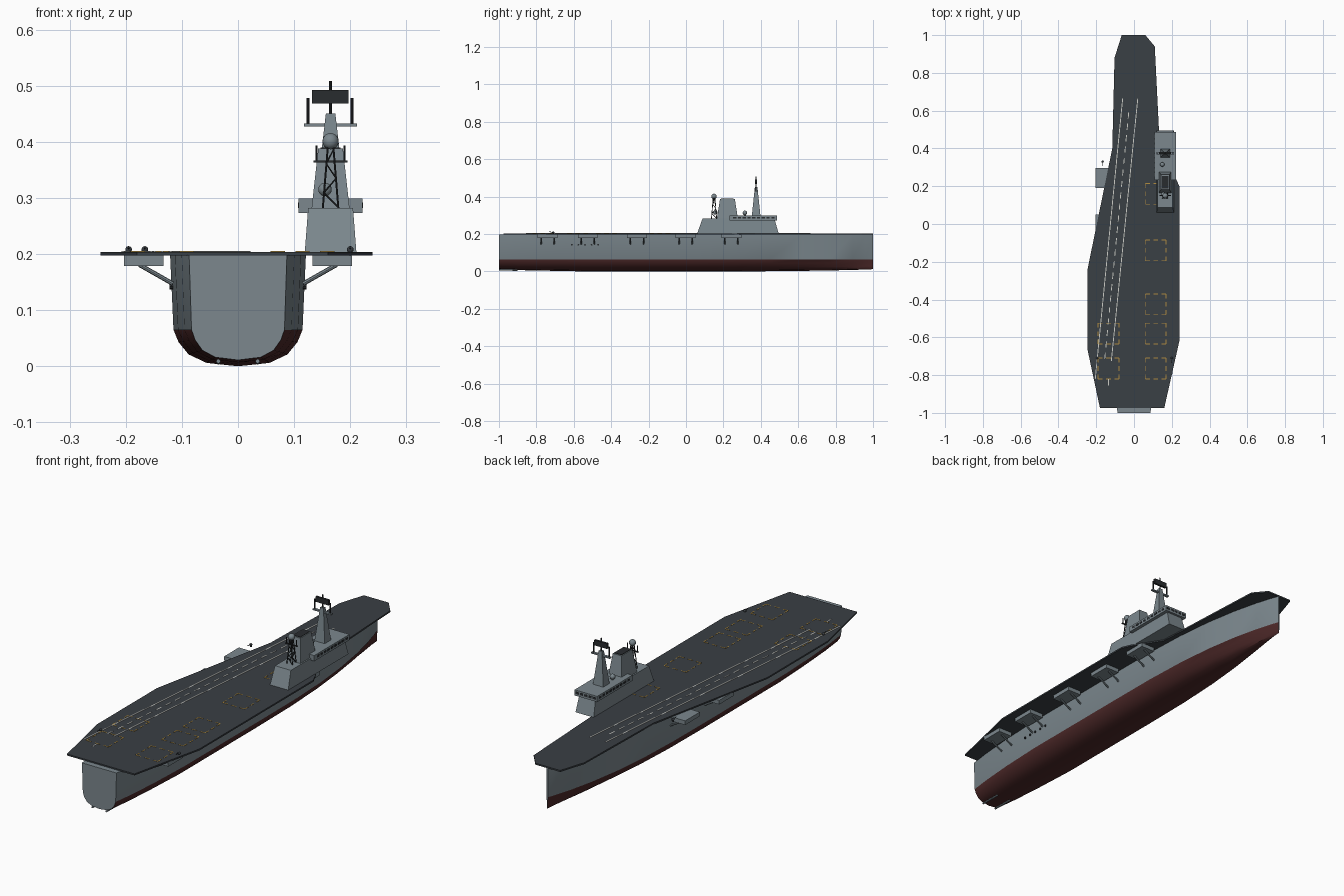
import bpy, bmesh, math
from mathutils import Vector, Matrix

if "Cube" in bpy.data.objects:
    bpy.data.objects.remove(bpy.data.objects["Cube"])

def material(name, rgb):
    m = bpy.data.materials.new(name)
    m.diffuse_color = (*rgb, 1)
    m.use_nodes = True
    m.node_tree.nodes["Principled BSDF"].inputs["Base Color"].default_value = m.diffuse_color
    return m

GREY = material("hull grey", (0.20, 0.245, 0.27))
RED = material("antifouling red", (0.075, 0.022, 0.022))
DECK = material("deck dark", (0.042, 0.050, 0.058))
BLACK = material("black fittings", (0.022, 0.025, 0.028))
WHITE = material("white paint", (0.62, 0.62, 0.58))
YELLOW = material("yellow paint", (0.45, 0.27, 0.05))

def box(bm, x0, x1, y0, y1, z0, z1, tx=0, ty0=0, ty1=None):
    """Box whose top is drawn in by tx on both sides, ty0 aft and ty1 forward."""
    ty1 = ty0 if ty1 is None else ty1
    lo = [(x0, y0), (x1, y0), (x1, y1), (x0, y1)]
    hi = [(x0 + tx, y0 + ty0), (x1 - tx, y0 + ty0), (x1 - tx, y1 - ty1), (x0 + tx, y1 - ty1)]
    a = [bm.verts.new((*p, z0)) for p in lo]
    b = [bm.verts.new((*p, z1)) for p in hi]
    bm.faces.new(a[::-1])
    bm.faces.new(b)
    for i in range(4):
        j = (i + 1) % 4
        bm.faces.new((a[i], a[j], b[j], b[i]))

def rod(bm, p, q, r, n=8):
    p, q = Vector(p), Vector(q)
    d = q - p
    rot = Vector((0, 0, 1)).rotation_difference(d).to_matrix().to_4x4()
    bmesh.ops.create_cone(bm, cap_ends=True, segments=n, radius1=r, radius2=r, depth=d.length,
                          matrix=Matrix.Translation((p + q) / 2) @ rot)

def ball(bm, c, r):
    bmesh.ops.create_uvsphere(bm, u_segments=16, v_segments=10, radius=r, matrix=Matrix.Translation(c))

def strip(bm, p, q, w, z0=0.2038, z1=0.2050):
    """Thin painted plate on the deck from p to q."""
    p, q = Vector(p), Vector(q)
    d = (q - p).normalized() * w / 2
    n = Vector((-d.y, d.x))
    a = [bm.verts.new((*v, z0)) for v in (p - n, q - n, q + n, p + n)]
    b = [bm.verts.new((v.co.x, v.co.y, z1)) for v in a]
    bm.faces.new(a[::-1])
    bm.faces.new(b)
    for i in range(4):
        j = (i + 1) % 4
        bm.faces.new((a[i], a[j], b[j], b[i]))

def finish(bm, name, *mats, smooth=False):
    bmesh.ops.recalc_face_normals(bm, faces=bm.faces)
    me = bpy.data.meshes.new(name)
    bm.to_mesh(me)
    bm.free()
    ob = bpy.data.objects.new(name, me)
    bpy.context.collection.objects.link(ob)
    for m in mats:
        me.materials.append(m)
    if smooth:
        bpy.ops.object.select_all(action='DESELECT')
        ob.select_set(True)
        bpy.context.view_layer.objects.active = ob
        bpy.ops.object.shade_smooth_by_angle(angle=math.radians(30))
    return ob

# Hull: lofted sections (y, upper width, lower width, keel height), red below waterline
stations = [(-1, .72, .72, .011), (-.9, .83, .82, .007), (-.75, .93, .92, .004), (-.55, 1, 1, 0),
            (0, 1, 1, 0), (.25, .99, .97, 0), (.45, .92, .87, .001), (.62, .78, .70, .003),
            (.77, .57, .48, .005), (.89, .33, .25, .008), (.96, .15, .1, .01), (1, .03, .02, .012)]
half = [(0, 0), (.056, .006), (.088, .021), (.106, .043), (.115, .065), (.121, .198)]
section = [(-x, z) for x, z in half[:0:-1]] + half
bm = bmesh.new()
rings = []
for y, wu, wl, keel in stations:
    ring = []
    for x, z in section:
        w = wu if z > .06 else wl
        ring.append(bm.verts.new((x * w, y, z + keel * max(0, 1 - z / .065))))
    rings.append(ring)
n = len(section)
for a, b in zip(rings, rings[1:]):
    for i in range(n):
        j = (i + 1) % n
        f = bm.faces.new((a[i], a[j], b[j], b[i]))
        f.material_index = int(max(v.co.z for v in f.verts) < .07)
bm.faces.new(rings[0])
bm.faces.new(rings[-1])
finish(bm, "hull", GREY, RED, smooth=True)

# Flight deck slab with angled port side
outline = [(-.065, 1), (.06, 1), (.11, .94), (.132, .5), (.14, .37), (.22, .245), (.24, .2), (.24, -.62),
           (.16, -.975), (-.18, -.975), (-.245, -.67), (-.245, -.235), (-.115, .4), (-.103, .88)]
bm = bmesh.new()
f = bm.faces.new([bm.verts.new((x, y, .197)) for x, y in outline])
top = bmesh.ops.extrude_face_region(bm, geom=[f])
bmesh.ops.translate(bm, vec=(0, 0, .007), verts=[v for v in top["geom"] if isinstance(v, bmesh.types.BMVert)])
finish(bm, "flight_deck", DECK)

# White landing lines, the centre one dashed
bm = bmesh.new()
strip(bm, (-.205, -.82), (-.06, .665), .0045)
strip(bm, (-.12, -.725), (.02, .665), .0045)
a, b = Vector((-.155, -.715)), Vector((-.025, .62))
for i in range(22):
    strip(bm, a.lerp(b, i / 22), a.lerp(b, (i + .55) / 22), .0045)
strip(bm, (-.135, -.82), (-.135, -.855), .004)
finish(bm, "landing_lines", WHITE)

# Yellow dashed squares for the parking spots
bm = bmesh.new()
for cx, cy in [(.115, .16), (.115, -.14), (.115, -.425), (.115, -.58), (.115, -.765), (-.135, -.58), (-.135, -.765)]:
    h = .055
    c = [Vector((cx + sx * h, cy + sy * h)) for sx, sy in ((-1, -1), (1, -1), (1, 1), (-1, 1))]
    for k in range(4):
        for t in (0, .39, .78):
            strip(bm, c[k].lerp(c[(k + 1) % 4], t), c[k].lerp(c[(k + 1) % 4], t + .22), .004)
finish(bm, "parking_marks", YELLOW)

# Sponsons with struts on both sides
platforms, struts = bmesh.new(), bmesh.new()
for y in (-.74, -.525, -.262, -.002, .243):
    for s in (-1, 1):
        x0, x1 = sorted((s * .133, s * .203))
        box(platforms, x0, x1, y - .053, y + .053, .179, .198)
        for d in (-.035, .035):
            rod(struts, (s * .176, y + d, .181), (s * .116, y + d, .147), .004)
finish(platforms, "sponsons", GREY)
finish(struts, "sponson_struts", GREY)

# Hull ports
bm = bmesh.new()
for i in range(5):
    y = -.61 + i * .035
    for s in (-1, 1):
        rod(bm, (s * .115, y, .142), (s * .122, y, .142), .005)
finish(bm, "hull_ports", BLACK)

# Deck edge mounts and propeller shafts
bm = bmesh.new()
for p in ((-.195, -.71), (.2, -.71), (-.166, .33)):
    ball(bm, (*p, .208), .006)
    rod(bm, (*p, .198), (*p, .208), .004)
    rod(bm, (*p, .209), (p[0], p[1] - .022, .212), .0015)
finish(bm, "edge_mounts", DECK, smooth=True)
bm = bmesh.new()
for s in (-1, 1):
    rod(bm, (s * .035, -1, .009), (s * .035, -.9, .007), .004)
finish(bm, "propeller_shafts", GREY)

# Island base, bridge and funnel
bm = bmesh.new()
box(bm, .119, .211, .06, .495, .203, .282, .006, .028, .022)
finish(bm, "island_base", GREY)
bm = bmesh.new()
box(bm, .108, .222, .232, .486, .273, .299)
finish(bm, "bridge", GREY)
bm = bmesh.new()
box(bm, .131, .199, .165, .278, .28, .388, .012, .017)
finish(bm, "funnel", GREY)
bm = bmesh.new()
box(bm, .147, .183, .188, .255, .387, .390)
finish(bm, "funnel_cap", BLACK)

# Bridge windows on all visible sides
bm = bmesh.new()
for i in range(9):
    y = .252 + i * .0255
    for x in (.108, .222):
        box(bm, x - .001, x + .001, y, y + .017, .282, .292)
for i in range(5):
    x = .114 + i * .0215
    box(bm, x, x + .016, .485, .487, .282, .292)
finish(bm, "bridge_windows", BLACK)

# Main mast with yard and search radar
bm = bmesh.new()
box(bm, .139, .191, .352, .398, .298, .45, .0175, .016)
box(bm, .118, .212, .369, .381, .427, .433)
finish(bm, "main_mast", GREY)
bm = bmesh.new()
rod(bm, (.165, .375, .448), (.165, .375, .508), .0025)
for x in (.125, .203):
    rod(bm, (x, .375, .43), (x, .375, .478), .0025)
box(bm, .132, .197, .37, .38, .468, .492)
finish(bm, "search_radar", BLACK)

# Lattice mast behind the funnel
bm = bmesh.new()
for sx in (-1, 1):
    for sy in (-1, 1):
        rod(bm, (.165 + sx * .014, .15 + sy * .014, .28), (.165 + sx * .005, .15 + sy * .005, .39), .002, 6)
for i in range(4):
    z0, z1 = .283 + i * .026, .309 + i * .026
    r0, r1 = .014 - i * .0021, .014 - (i + 1) * .0021
    t = 1 if i % 2 else -1
    for s in (-1, 1):
        rod(bm, (.165 - t * r0, .15 + s * r0, z0), (.165 + t * r1, .15 + s * r1, z1), .0015, 6)
        rod(bm, (.165 + s * r0, .15 - t * r0, z0), (.165 + s * r1, .15 + t * r1, z1), .0015, 6)
box(bm, .135, .195, .147, .153, .363, .367)
for x in (.14, .19):
    rod(bm, (x, .15, .365), (x, .15, .393), .0018, 6)
finish(bm, "lattice_mast", BLACK)

# Radar domes
bm = bmesh.new()
ball(bm, (.165, .15, .401), .0145)
ball(bm, (.155, .157, .315), .012)
ball(bm, (.15, .315, .313), .012)
rod(bm, (.15, .315, .297), (.15, .315, .306), .005)
finish(bm, "radar_domes", GREY, smooth=True)
